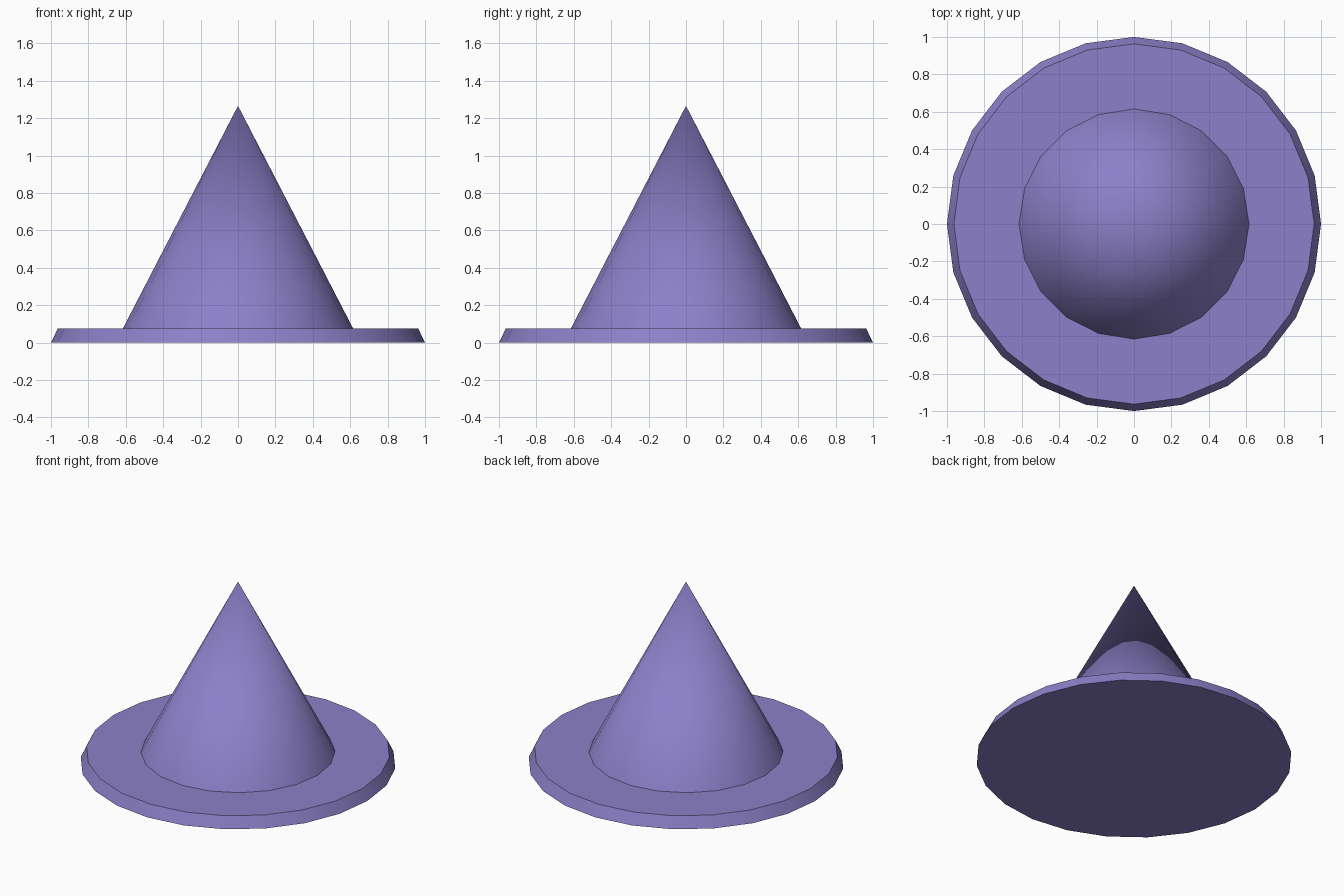
import bpy
import math

if "Cube" in bpy.data.objects:
    bpy.data.objects.remove(bpy.data.objects["Cube"])

purple = bpy.data.materials.new("soft_purple")
purple.diffuse_color = (0.262, 0.216, 0.578, 1.0)
purple.use_nodes = True
purple.node_tree.nodes["Principled BSDF"].inputs["Base Color"].default_value = purple.diffuse_color


def frustum(name, sides, r_bottom, r_top, z_bottom, z_top):
    """Smooth-sided round part between two heights, with sharp rims."""
    bpy.ops.mesh.primitive_cone_add(
        vertices=sides, radius1=r_bottom, radius2=r_top,
        depth=z_top - z_bottom, location=(0, 0, (z_bottom + z_top) / 2))
    ob = bpy.context.object
    ob.name = ob.data.name = name
    ob.data.materials.append(purple)
    bpy.ops.object.shade_smooth_by_angle(angle=math.radians(30))
    return ob


# Flat round brim with a slightly tapered edge
frustum("brim", 24, 1.0, 0.963, 0.0, 0.077)

# Pointed cone standing on the brim
frustum("cone", 20, 0.615, 0.0, 0.077, 1.266)
